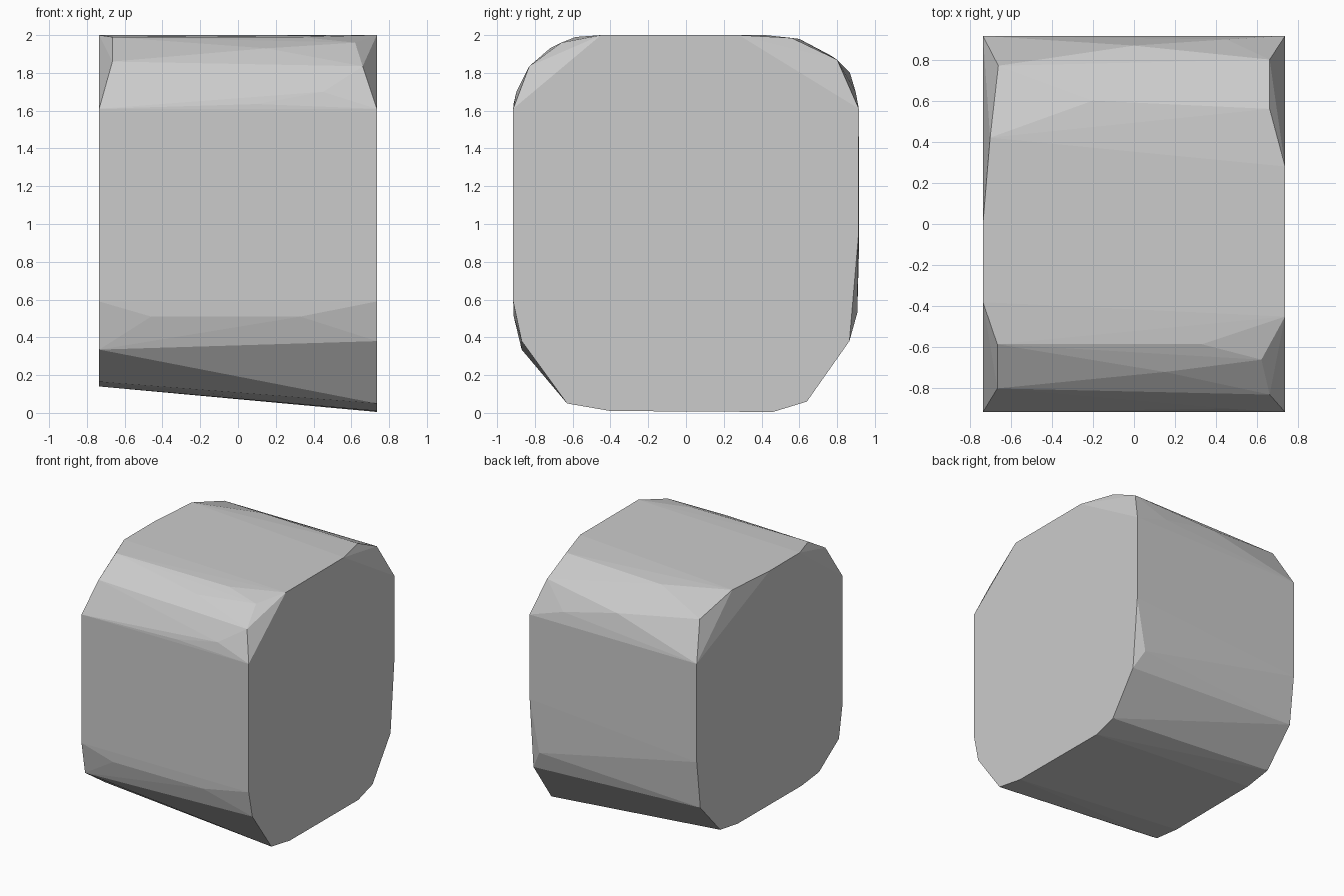
import bpy, bmesh

END_X = 0.735

# End caps: outline points as (y, z)
right_cap = [(-0.915, 1.61), (-0.45, 2.0), (0.28, 2.0), (0.915, 1.61),
             (0.913, 0.94), (0.865, 0.38), (0.64, 0.06), (0.46, 0.005),
             (-0.40, 0.01), (-0.63, 0.05), (-0.87, 0.38), (-0.915, 0.59)]
left_cap = [(-0.915, 1.61), (-0.38, 2.0), (0.0, 2.0), (0.915, 1.61),
            (0.915, 0.83), (0.87, 0.45), (0.62, 0.18), (0.40, 0.145),
            (-0.40, 0.14), (-0.62, 0.165), (-0.87, 0.335), (-0.915, 0.59)]

# Worn shoulders between the caps: points as (x, y, z)
shoulders = [
    # upper front
    (-0.665, -0.585, 1.99), (0.33, -0.585, 1.99), (-0.665, -0.80, 1.86),
    (0.62, -0.66, 1.96), (0.66, -0.83, 1.835), (0.15, -0.72, 1.93),
    (0.10, -0.913, 1.635), (0.45, -0.898, 1.70),
    # upper back
    (-0.70, 0.42, 2.0), (-0.20, 0.60, 1.98), (0.66, 0.56, 1.985),
    (-0.66, 0.77, 1.89), (0.66, 0.80, 1.87), (0.0, 0.868, 1.80),
    (0.45, 0.898, 1.70),
    # lower front and back
    (-0.46, -0.912, 0.51), (0.33, -0.912, 0.51), (0.655, 0.907, 0.53),
]

# Rounded block: the hull around caps and shoulders
bm = bmesh.new()
points = [(END_X, y, z) for y, z in right_cap]
points += [(-END_X, y, z) for y, z in left_cap] + shoulders
for p in points:
    bm.verts.new(p)
hull = bmesh.ops.convex_hull(bm, input=bm.verts[:])
loose = [v for v in bm.verts if not v.link_faces]
bmesh.ops.delete(bm, geom=loose, context='VERTS')
bmesh.ops.dissolve_limit(bm, angle_limit=0.005, verts=bm.verts[:], edges=bm.edges[:])
bmesh.ops.recalc_face_normals(bm, faces=bm.faces[:])

mesh = bpy.data.meshes.new("rounded_block")
bm.to_mesh(mesh)
bm.free()
block = bpy.data.objects.new("rounded_block", mesh)
bpy.context.collection.objects.link(block)

# Plain grey surface
grey = bpy.data.materials.new("light_grey")
grey.diffuse_color = (0.6, 0.6, 0.6, 1)
mesh.materials.append(grey)
